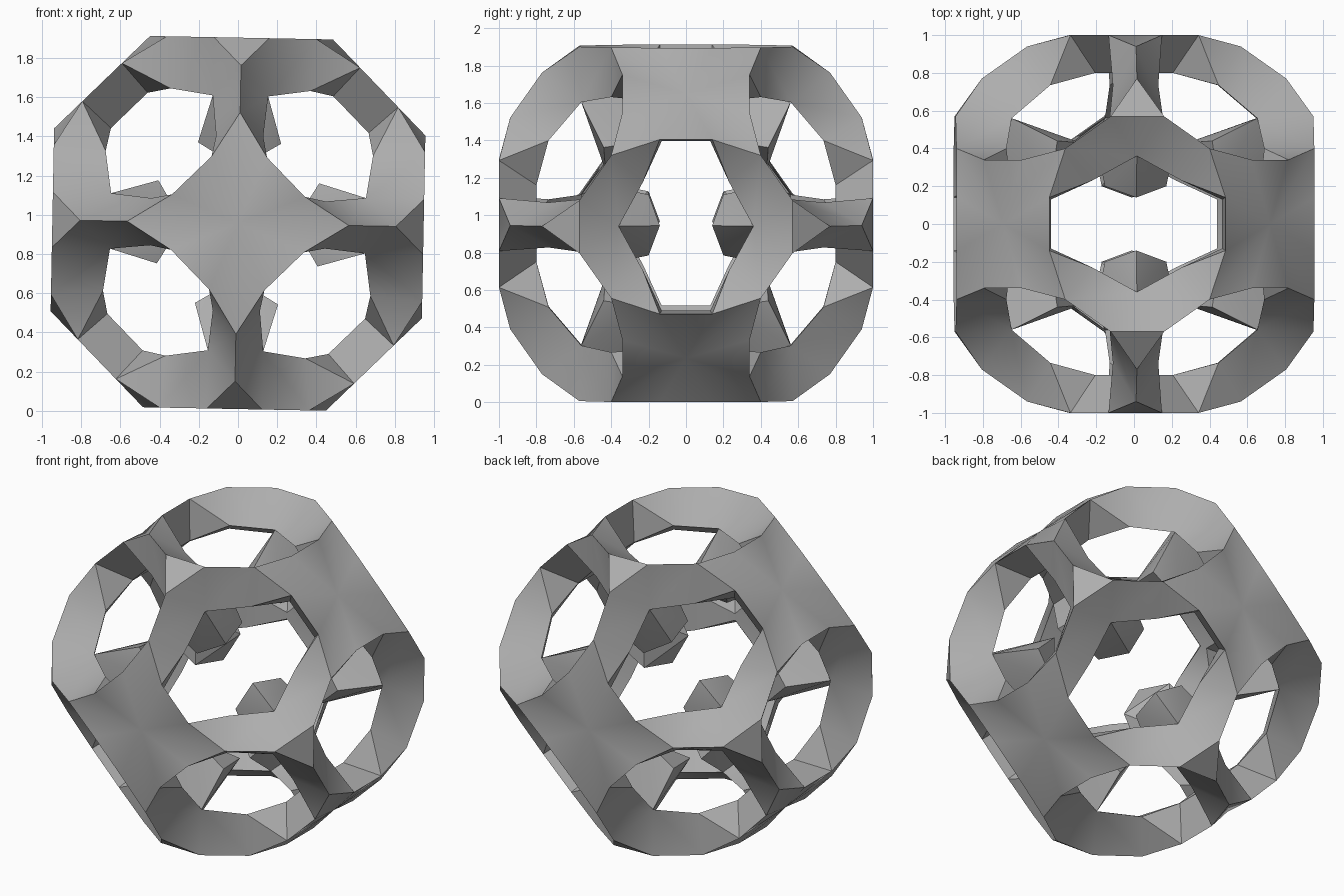
import bpy, bmesh, math
from itertools import permutations, product
from mathutils import Matrix, Vector

if "Cube" in bpy.data.objects:
    bpy.data.objects.remove(bpy.data.objects["Cube"])

# Key points, written for one octant of a cube-symmetric frame
O = (1.0, 0, 0)                 # middle of a star plate
AV, AT = 0.34, 0.14             # star plate edge beside a hole
B = (0.94, 0.40, 0.40)          # star tip
C = (0.77, 0.57, 0.57)          # corner triangle
I, IV, IT = 0.80, 0.16, 0.13    # inner end of a plate
X1, X2 = (0.735, 0.40, 0.23), (0.735, 0.23, 0.40)  # inner beam middles
V1, V2 = (0.56, 0.56, 0.36), (0.56, 0.36, 0.56)   # inner beam ends
M1, M2 = (0.44, 0.44, 0.14), (0.44, 0.14, 0.44)   # spur ridge ends
K1, K2, K3 = (0.43, 0.2, 0.2), (0.2, 0.43, 0.2), (0.2, 0.2, 0.43)
A, A2, AN = (1, AV, AT), (1, AT, AV), (1, AV, -AT)
P, P2, PN = (I, IV, IT), (I, IT, IV), (I, IV, -IT)

patches = [
    (O, A, AN), (O, A, B),                       # star plate
    (C, (0.57, 0.77, 0.57), (0.57, 0.57, 0.77)), # corner triangle
    (A, AN, PN, P), (A, B, X1), (A, X1, P),      # hole walls
    (B, C, V1, X1), (C, (0.57, 0.77, 0.57), V1),
    (V1, V2, X2, X1), (X1, X2, P2, P),           # beam underside
    ((I, 0, 0), P, PN), ((I, 0, 0), P, P2),      # plate underside
    (V1, M1, K1), (K1, M2, V2), (V1, K1, V2),    # inner spur
    (M1, K1, K2), (K1, K2, K3),
]

bm = bmesh.new()
verts = {}


def vert(co):
    key = tuple(round(c, 4) + 0.0 for c in co)
    if key not in verts:
        verts[key] = bm.verts.new(key)
    return verts[key]


# Repeat the patches over all axis swaps and mirrorings
seen = set()
for perm in permutations(range(3)):
    for sign in product((1, -1), repeat=3):
        for patch in patches:
            vs = [vert([sign[i] * p[perm[i]] for i in range(3)]) for p in patch]
            key = frozenset(vs)
            if key not in seen:
                seen.add(key)
                bm.faces.new(vs)
bmesh.ops.recalc_face_normals(bm, faces=bm.faces[:])

# Turn the frame onto its edge and stand it on the ground
bm.transform(Matrix.Rotation(math.radians(46.1), 4, 'Y'))
low = min(v.co.z for v in bm.verts)
bm.transform(Matrix.Translation((0, 0, -low)))

mesh = bpy.data.meshes.new("pierced_frame")
bm.to_mesh(mesh)
bm.free()
frame = bpy.data.objects.new("pierced_frame", mesh)
bpy.context.collection.objects.link(frame)

grey = bpy.data.materials.new("plain grey")
grey.diffuse_color = (0.42, 0.42, 0.42, 1)
grey.use_nodes = True
grey.node_tree.nodes["Principled BSDF"].inputs["Base Color"].default_value = grey.diffuse_color
mesh.materials.append(grey)

bpy.context.view_layer.objects.active = frame
frame.select_set(True)
bpy.ops.object.shade_smooth_by_angle(angle=math.radians(30))
